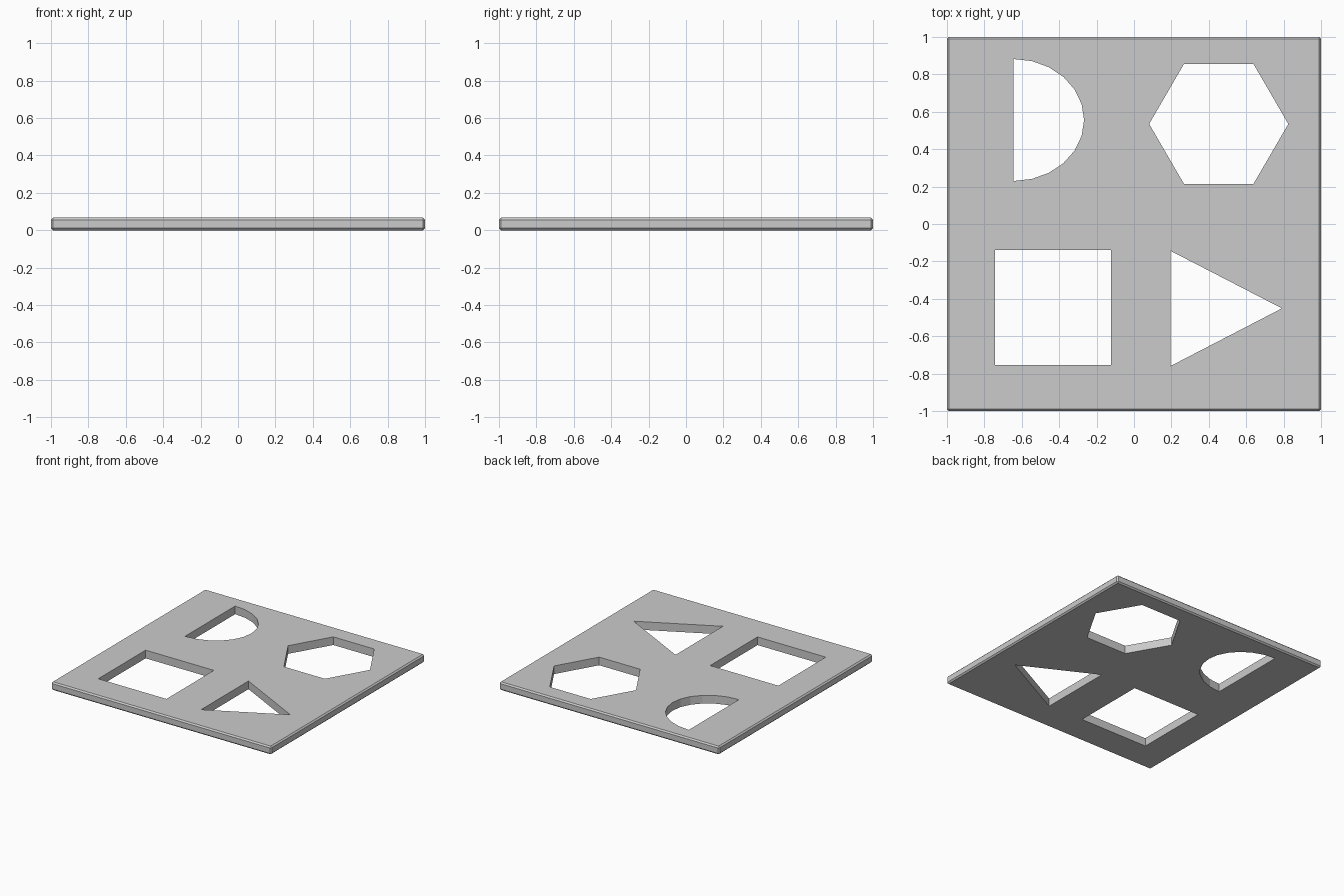
import bpy, bmesh, math

if "Cube" in bpy.data.objects:
    bpy.data.objects.remove(bpy.data.objects["Cube"])

H = 0.067

# Plate with chamfered outer edges
bm = bmesh.new()
bmesh.ops.create_cube(bm, size=1)
for v in bm.verts:
    v.co = (v.co.x * 2, v.co.y * 2, (v.co.z + 0.5) * H)
bmesh.ops.bevel(bm, geom=bm.edges[:], offset=0.011, segments=1, affect='EDGES', profile=0.5)
mesh = bpy.data.meshes.new("shape_board")
bm.to_mesh(mesh)
bm.free()
board = bpy.data.objects.new("shape_board", mesh)
bpy.context.collection.objects.link(board)


def cut(name, outline):
    """Cut a counter-clockwise outline straight through the board."""
    b = bmesh.new()
    face = b.faces.new([b.verts.new((x, y, -0.1)) for x, y in outline])
    top = bmesh.ops.extrude_face_region(b, geom=[face])["geom"]
    bmesh.ops.translate(b, vec=(0, 0, 0.3),
                        verts=[g for g in top if isinstance(g, bmesh.types.BMVert)])
    bmesh.ops.recalc_face_normals(b, faces=b.faces[:])
    m = bpy.data.meshes.new(name)
    b.to_mesh(m)
    b.free()
    cutter = bpy.data.objects.new(name, m)
    bpy.context.collection.objects.link(cutter)
    cutter.hide_render = True
    mod = board.modifiers.new(name, 'BOOLEAN')
    mod.operation = 'DIFFERENCE'
    mod.solver = 'EXACT'
    mod.object = cutter
    bpy.context.view_layer.objects.active = board
    bpy.ops.object.modifier_apply(modifier=name)
    bpy.data.objects.remove(cutter)


# Half-round, hexagon, square and triangle holes
arc = [math.radians(-90 + 15 * i) for i in range(13)]
cut("half_round_hole", [(-0.643 + 0.376 * math.cos(a), 0.556 + 0.326 * math.sin(a)) for a in arc])
hexa = [math.radians(60 * i) for i in range(6)]
cut("hexagon_hole", [(0.453 + 0.372 * math.cos(a), 0.535 + 0.370 * math.sin(a)) for a in hexa])
cut("square_hole", [(-0.743, -0.753), (-0.123, -0.753), (-0.123, -0.138), (-0.743, -0.138)])
cut("triangle_hole", [(0.196, -0.759), (0.791, -0.451), (0.196, -0.144)])
